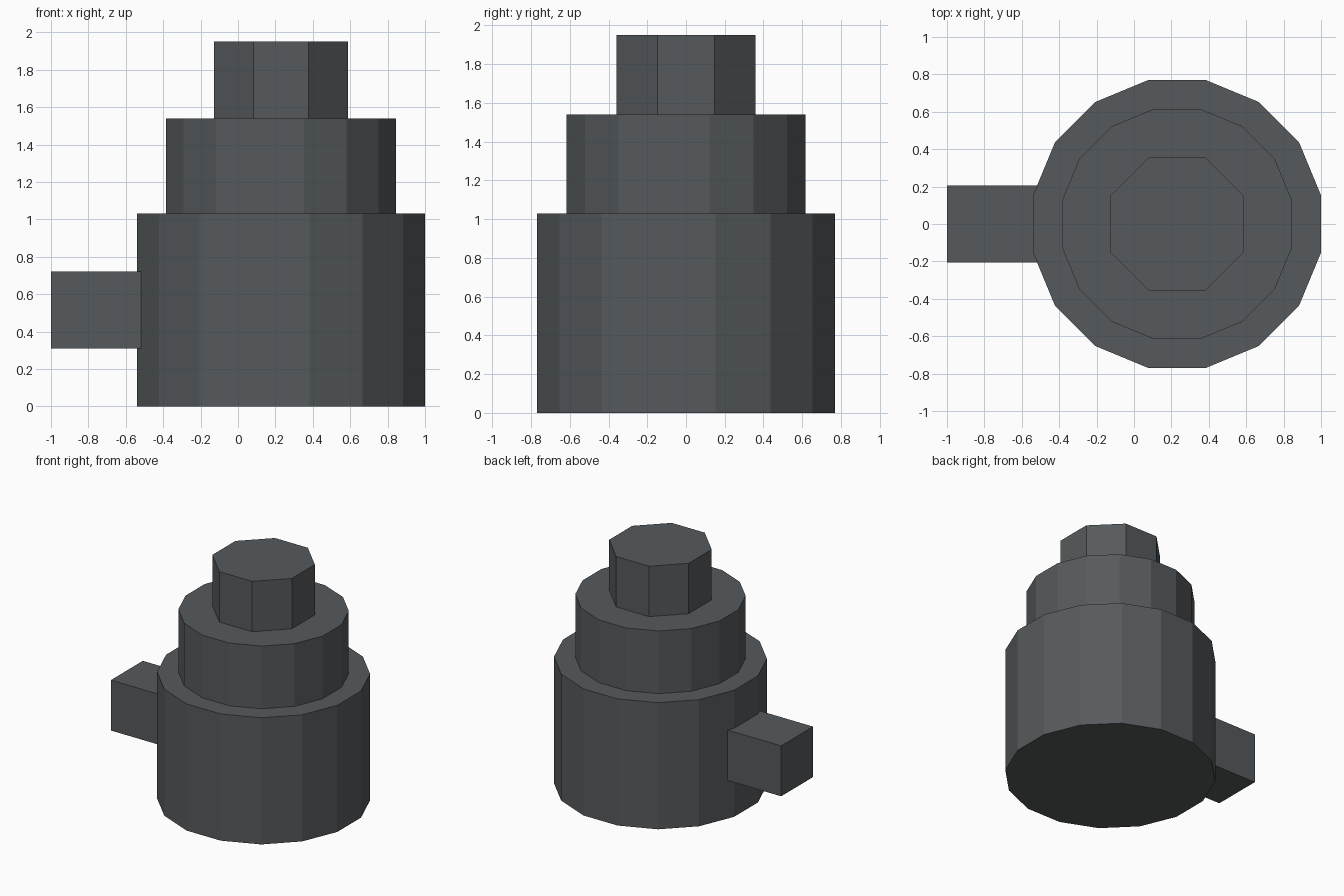
import bpy, math

if "Cube" in bpy.data.objects:
    bpy.data.objects.remove(bpy.data.objects["Cube"])

CENTRE_X = 0.23

grey = bpy.data.materials.new("dark_slate_grey")
grey.diffuse_color = (0.093, 0.102, 0.107, 1)
grey.use_nodes = True
grey.node_tree.nodes["Principled BSDF"].inputs["Base Color"].default_value = grey.diffuse_color


def finish(name):
    obj = bpy.context.object
    obj.name = name
    obj.data.materials.append(grey)
    return obj


def tier(name, sides, radius, bottom, top):
    """Upright flat-sided prism with flats facing the axes."""
    bpy.ops.mesh.primitive_cylinder_add(
        vertices=sides, radius=radius, depth=top - bottom,
        location=(CENTRE_X, 0, (bottom + top) / 2))
    obj = finish(name)
    # Turn half a side, so that a flat (not a corner) faces the front
    turn = math.pi / sides
    for v in obj.data.vertices:
        x, y = v.co.x, v.co.y
        v.co.x = x * math.cos(turn) - y * math.sin(turn)
        v.co.y = x * math.sin(turn) + y * math.cos(turn)
    return obj


# Stepped tower
tier("base_drum", 16, 0.785, 0.0, 1.03)
tier("middle_drum", 16, 0.628, 1.03, 1.54)
tier("top_knob", 8, 0.387, 1.54, 1.95)

# Square stub sticking out of the left side, sunk slightly into the base
x0, x1, z0, z1, half = -1.0, -0.5, 0.31, 0.72, 0.205
bpy.ops.mesh.primitive_cube_add(size=1, location=((x0 + x1) / 2, 0, (z0 + z1) / 2))
stub = finish("side_stub")
for v in stub.data.vertices:
    v.co.x *= x1 - x0
    v.co.y *= 2 * half
    v.co.z *= z1 - z0
